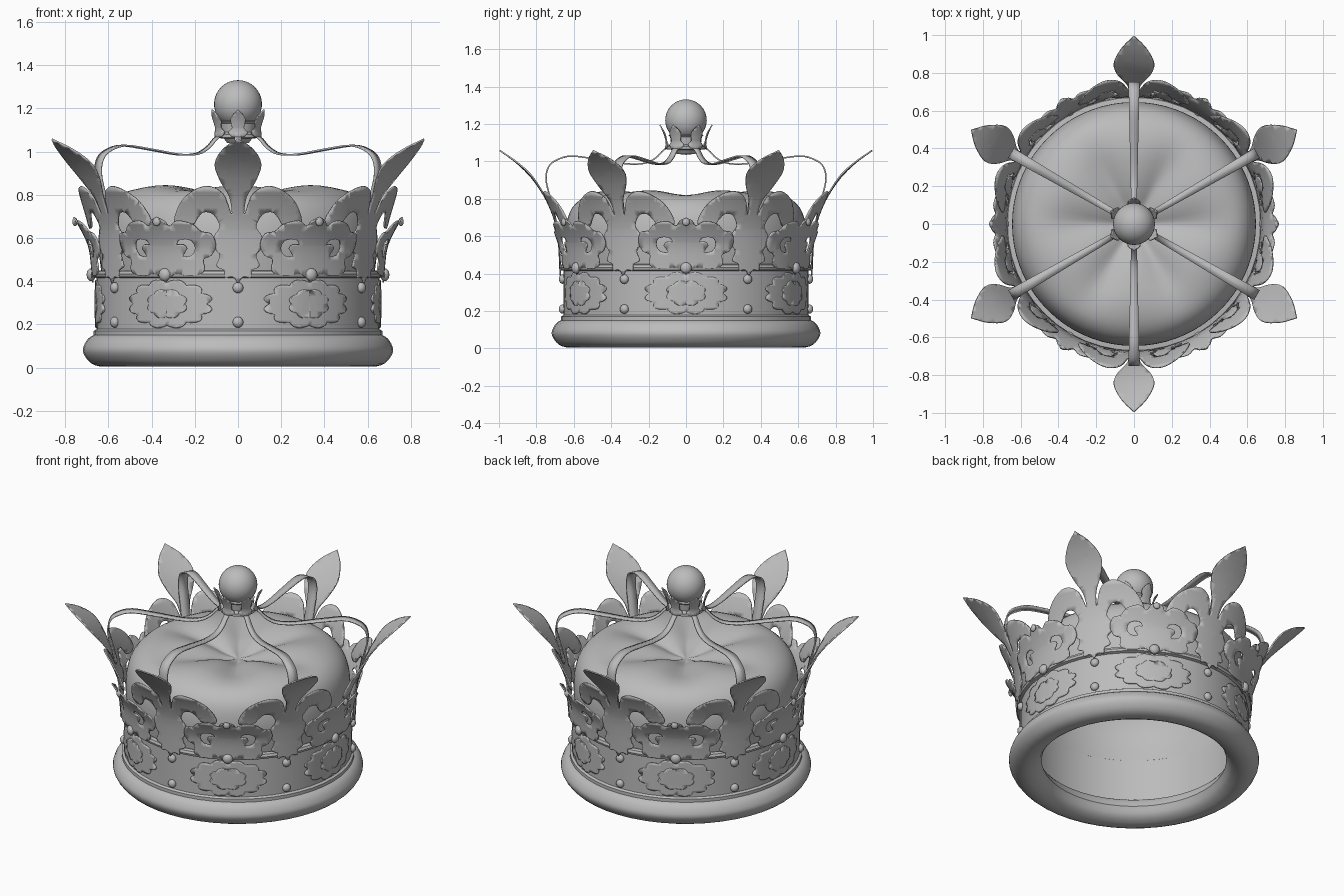
import bpy, bmesh, math
from mathutils import Vector

if "Cube" in bpy.data.objects:
    bpy.data.objects.remove(bpy.data.objects["Cube"])

grey = bpy.data.materials.new("silver_grey")
grey.diffuse_color = (0.5, 0.5, 0.5, 1)
grey.use_nodes = True
grey.node_tree.nodes["Principled BSDF"].inputs["Base Color"].default_value = grey.diffuse_color


def finish(name, bm, angle=40, thick=0):
    me = bpy.data.meshes.new(name)
    bmesh.ops.recalc_face_normals(bm, faces=bm.faces)
    bm.to_mesh(me)
    bm.free()
    ob = bpy.data.objects.new(name, me)
    bpy.context.collection.objects.link(ob)
    me.materials.append(grey)
    if thick:
        mod = ob.modifiers.new("thickness", 'SOLIDIFY')
        mod.thickness, mod.offset = thick, 0
    bpy.ops.object.select_all(action='DESELECT')
    ob.select_set(True)
    bpy.context.view_layer.objects.active = ob
    bpy.ops.object.shade_smooth_by_angle(angle=math.radians(angle))
    return ob


def spline(pts, n=4):
    """Smooth curve through the points."""
    p = [Vector(q) for q in pts]
    p = [2 * p[0] - p[1]] + p + [2 * p[-1] - p[-2]]
    out = []
    for a, b, c, d in zip(p, p[1:], p[2:], p[3:]):
        for i in range(n):
            t = i / n
            out.append(0.5 * (2 * b + (c - a) * t + (2 * a - 5 * b + 4 * c - d) * t * t
                              + (3 * b - a - 3 * c + d) * t ** 3))
    return out + [p[-2]]


def lathe(name, prof, seg=48, closed=False, warp=None, angle=40):
    bm = bmesh.new()
    rings = []
    for r, z in prof:
        ring = []
        for i in range(seg):
            a = math.tau * i / seg
            ring.append(bm.verts.new((r * math.cos(a), r * math.sin(a), z + (warp(r, a) if warp else 0))))
        rings.append(ring)
    for a, b in list(zip(rings, rings[1:])) + ([(rings[-1], rings[0])] if closed else []):
        for i in range(seg):
            j = (i + 1) % seg
            bm.faces.new((a[i], a[j], b[j], b[i]))
    bmesh.ops.remove_doubles(bm, verts=bm.verts, dist=1e-5)
    return finish(name, bm, angle)


def interp(prof, z):
    """Radius at height z, along a list of (height, radius)."""
    for (z0, r0), (z1, r1) in zip(prof, prof[1:]):
        if z <= z1:
            return r0 + (r1 - r0) * (z - z0) / (z1 - z0)
    return prof[-1][1]


def sheet(name, loops, radius, angles, thick=0.008, base=0.68, step=0.035):
    """Flat outline, cut into strips and bent round the crown at each angle."""
    flat = bmesh.new()
    for lp in loops:
        vs = [flat.verts.new((u, z, 0)) for u, z in lp]
        for i in range(len(vs)):
            flat.edges.new((vs[i - 1], vs[i]))
    bmesh.ops.triangle_fill(flat, edges=flat.edges[:], use_beauty=True)
    for axis in (0, 1):
        lo = min(v.co[axis] for v in flat.verts)
        hi = max(v.co[axis] for v in flat.verts)
        n = max(2, round((hi - lo) / step))
        no = Vector((1 - axis, axis, 0))
        for i in range(1, n):
            bmesh.ops.bisect_plane(flat, geom=flat.verts[:] + flat.edges[:] + flat.faces[:],
                                   plane_co=no * (lo + (hi - lo) * i / n), plane_no=no)
    curve = [(v[0], v[1]) for v in spline(radius, 5)]
    bm = bmesh.new()
    for a in angles:
        new = {}
        for v in flat.verts:
            u, z = v.co.x, v.co.y
            x = interp(curve, z) - base + base * math.cos(u / base)
            y = base * math.sin(u / base)
            new[v] = bm.verts.new((x * math.cos(a) - y * math.sin(a), x * math.sin(a) + y * math.cos(a), z))
        for f in flat.faces:
            bm.faces.new([new[v] for v in f.verts])
    flat.free()
    return finish(name, bm, 50, thick)


def mirrored(half, n=4):
    """Closed outline from a right half that runs from bottom to top centre."""
    h = [(max(p[0], 0), p[1]) for p in spline(half, n)]
    return h + [(-u, z) for u, z in reversed(h[1:-1])]


def balls(name, spots, size, squash=1.0):
    """Domes at (radius, angle, height), flattened along the radius."""
    bm = bmesh.new()
    for r, a, z in spots:
        made = bmesh.ops.create_uvsphere(bm, u_segments=12, v_segments=8, radius=size)
        for v in made["verts"]:
            x, y = v.co.x * squash + r, v.co.y
            v.co = (x * math.cos(a) - y * math.sin(a), x * math.sin(a) + y * math.cos(a), v.co.z + z)
    return finish(name, bm)


main = [math.radians(30 + 60 * i) for i in range(6)]
between = [math.radians(60 * i) for i in range(6)]

# Padded roll at the base
roll = spline([(0.53, 0.08), (0.56, 0.03), (0.62, 0.005), (0.68, 0.02), (0.717, 0.07), (0.71, 0.11),
               (0.68, 0.145), (0.62, 0.16), (0.56, 0.14), (0.53, 0.08)], 3)[:-1]
lathe("base_roll", roll, closed=True)

# Metal band with a rim at either end
lathe("band", [(0.63, 0.14), (0.668, 0.14), (0.668, 0.17), (0.655, 0.178), (0.655, 0.415), (0.672, 0.42),
               (0.676, 0.433), (0.67, 0.447), (0.645, 0.45), (0.63, 0.44)], closed=True, angle=30)

# Soft cap with a sunken middle and shallow folds
def folds(r, a):
    t = min(max((0.56 - r) / 0.2, 0), 1) * min(r / 0.25, 1)
    return t * (0.012 * math.cos(6 * a + math.pi) - 0.012 * abs(math.cos(3 * a)) ** 8)

cap = spline([(0.63, 0.42), (0.645, 0.55), (0.64, 0.66), (0.61, 0.75), (0.54, 0.81), (0.43, 0.835),
              (0.3, 0.825), (0.18, 0.80), (0.08, 0.765), (0, 0.75)], 3)
lathe("cap", cap, seg=72, warp=folds)

# Large lily ornaments
lily = [(0, 0.39), (0.025, 0.42), (0.06, 0.415), (0.065, 0.45), (0.10, 0.47), (0.085, 0.52), (0.115, 0.56),
        (0.11, 0.61), (0.085, 0.655), (0.115, 0.71), (0.16, 0.72), (0.19, 0.69), (0.215, 0.655), (0.27, 0.645),
        (0.305, 0.68), (0.27, 0.77), (0.2, 0.825), (0.13, 0.838), (0.065, 0.80), (0.03, 0.71), (0.04, 0.79),
        (0.085, 0.87), (0.108, 0.945), (0.07, 1.01), (0, 1.058)]
sheet("lily_ornament", [mirrored(lily)],
      [(0.38, 0.672), (0.55, 0.68), (0.66, 0.695), (0.77, 0.735), (0.85, 0.78), (0.93, 0.84), (1.0, 0.915),
       (1.06, 0.998)], main)

# Smaller pierced ornaments between them
trefoil = [(0, 0.395), (0.03, 0.42), (0.06, 0.435), (0.11, 0.425), (0.17, 0.43), (0.2, 0.455), (0.195, 0.50),
           (0.235, 0.52), (0.26, 0.57), (0.248, 0.62), (0.205, 0.63), (0.17, 0.665), (0.1, 0.68),
           (0.055, 0.655), (0.035, 0.68), (0, 0.697)]
comma = [(0.07, 0.57), (0.095, 0.595), (0.145, 0.59), (0.16, 0.555), (0.14, 0.52), (0.095, 0.515),
         (0.12, 0.55), (0.105, 0.57), (0.07, 0.57)]
hole = [(p[0], p[1]) for p in spline(comma, 2)[:-1]]
sheet("pierced_ornament", [mirrored(trefoil, 3), hole, [(-u, z) for u, z in hole]],
      [(0.38, 0.672), (0.48, 0.678), (0.56, 0.69), (0.63, 0.72), (0.70, 0.762)], between)
balls("ornament_boss", [(0.68, a, 0.43) for a in between], 0.03, 0.7)
balls("ornament_bud", [(0.755, a, 0.675) for a in between], 0.02, 0.6)

# Scalloped relief plates on the band
def scallop(w, h, lobes):
    pts = []
    for i in range(lobes * 6):
        a = math.tau * i / (lobes * 6)
        k = 0.86 + 0.14 * abs(math.sin(lobes * a / 2))
        pts.append((w * k * math.cos(a), 0.295 + h * k * math.sin(a)))
    return pts

flat_wall = [(0.1, 0.657), (0.3, 0.657), (0.5, 0.657)]
sheet("relief_plate", [scallop(0.23, 0.115, 12)], flat_wall, between, 0.009, 0.657)
sheet("relief_center", [scallop(0.11, 0.07, 8)], [(z, r + 0.005) for z, r in flat_wall], between, 0.007, 0.662)

# Studs on the band
balls("stud", [(0.66, a, z) for a in main for z in (0.21, 0.37)], 0.025, 0.8)

# Ribbon arches from each lily to the top
path = spline([(0.70, 0.70), (0.725, 0.80), (0.748, 0.90), (0.735, 0.97), (0.69, 1.008), (0.61, 1.028),
               (0.47, 1.01), (0.32, 0.987), (0.22, 0.99), (0.16, 1.02), (0.12, 1.06), (0.08, 1.08)], 4)
bm = bmesh.new()
for a in main:
    prev = None
    for r, z in path:
        w = 0.013 + 0.022 * r
        row = [bm.verts.new((r * math.cos(a) - s * w * math.sin(a), r * math.sin(a) + s * w * math.cos(a), z))
               for s in (-1, 1)]
        if prev:
            bm.faces.new((prev[0], prev[1], row[1], row[0]))
        prev = row
finish("arch_ribbon", bm, 60, 0.008)

# Finial: hub, ball and ring of small leaves
lathe("finial_hub", [(0, 1.035), (0.05, 1.04), (0.065, 1.06), (0.105, 1.065), (0.105, 1.08), (0.08, 1.09),
                     (0.085, 1.13), (0.095, 1.14), (0.06, 1.15), (0, 1.15)], seg=24, angle=30)
bm = bmesh.new()
bmesh.ops.create_uvsphere(bm, u_segments=32, v_segments=20, radius=0.111)
bmesh.ops.translate(bm, verts=bm.verts, vec=(0, 0, 1.22))
finish("finial_ball", bm)
leaf = [(0, 1.065), (0.03, 1.07), (0.045, 1.09), (0.028, 1.11), (0.035, 1.15), (0.02, 1.175), (0, 1.195)]
sheet("finial_leaf", [mirrored(leaf, 3)],
      [(1.05, 0.118), (1.09, 0.105), (1.13, 0.112), (1.165, 0.125), (1.2, 0.142)], main, 0.006, 0.11, 0.02)
